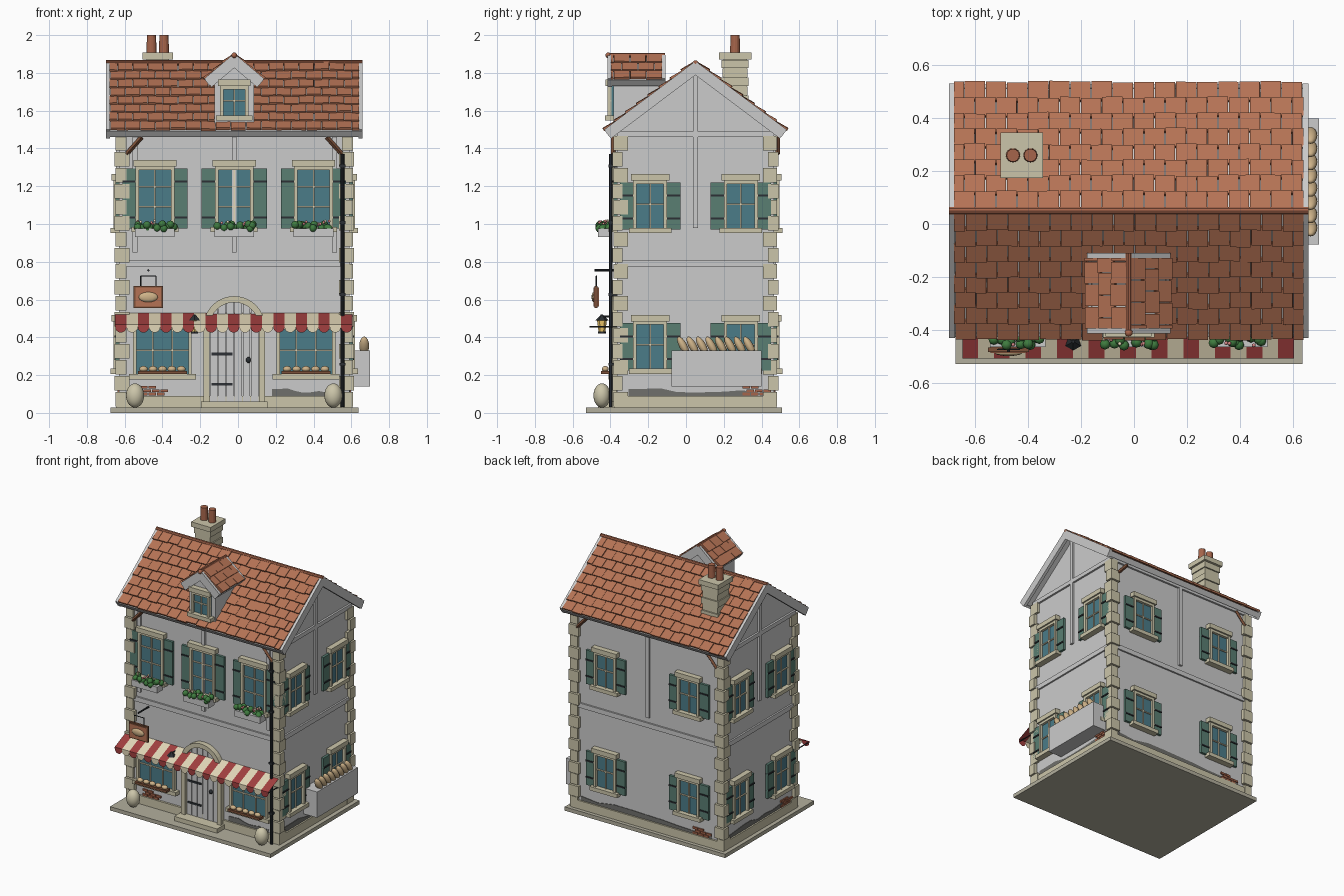
import bpy, bmesh, random
from math import sin, cos, pi, atan2, hypot, radians, sqrt
from mathutils import Matrix, Vector

if "Cube" in bpy.data.objects:
    bpy.data.objects.remove(bpy.data.objects["Cube"])
random.seed(4)
T = Matrix.Translation

def mat(name, r, g, b):
    m = bpy.data.materials.new(name)
    m.diffuse_color = (r, g, b, 1)
    m.use_nodes = True
    m.node_tree.nodes["Principled BSDF"].inputs["Base Color"].default_value = m.diffuse_color
    return m

STONE, CREAM = mat("stone", .60, .56, .40), mat("cream", .76, .68, .48)
TILE, TILE2 = mat("tile", .46, .17, .09), mat("clay", .38, .13, .07)
TEAL, GLASS = mat("teal", .10, .21, .17), mat("glass", .07, .20, .25)
RED, IRON, GREEN = mat("red", .36, .05, .05), mat("iron", .025, .03, .035), mat("leaf", .05, .2, .05)
WOOD, BREAD, PINK = mat("wood", .2, .08, .04), mat("bread", .62, .45, .25), mat("pink", .7, .25, .25)
LAMP, STAIN, BASE = mat("lamp", .9, .6, .15), mat("stain", .16, .16, .15), mat("paving", .45, .43, .34)

def finish(name, bm, m=None, smooth=False):
    me = bpy.data.meshes.new(name)
    bmesh.ops.recalc_face_normals(bm, faces=bm.faces)
    for f in bm.faces:
        f.smooth = smooth
    bm.to_mesh(me)
    bm.free()
    ob = bpy.data.objects.new(name, me)
    bpy.context.collection.objects.link(ob)
    if m:
        me.materials.append(m)
    return ob

def boxes(name, M, m, specs):
    """Boxes as (x0, x1, out0, out1, z0, z1); out points to local -y."""
    bm = bmesh.new()
    for a, b, c, d, e, f in specs:
        L = T(((a + b) / 2, -(c + d) / 2, (e + f) / 2)) @ Matrix.Diagonal((abs(b - a), abs(d - c), abs(f - e), 1))
        bmesh.ops.create_cube(bm, size=1, matrix=M @ L)
    return finish(name, bm, m)

def prisms(name, M, m, polys, o0, o1):
    """Outlines in local x, z extruded between two outward distances."""
    bm = bmesh.new()
    for p in polys:
        A = [bm.verts.new(M @ Vector((x, -o0, z))) for x, z in p]
        B = [bm.verts.new(M @ Vector((x, -o1, z))) for x, z in p]
        bm.faces.new(A)
        bm.faces.new(B[::-1])
        for i in range(len(p)):
            j = (i + 1) % len(p)
            bm.faces.new((A[i], B[i], B[j], A[j]))
    return finish(name, bm, m)

def rod(name, p, q, r, m, r2=None, n=10):
    p, q = Vector(p), Vector(q)
    L = T((p + q) / 2) @ (q - p).to_track_quat('Z', 'Y').to_matrix().to_4x4()
    bm = bmesh.new()
    bmesh.ops.create_cone(bm, cap_ends=True, segments=n, radius1=r, radius2=r if r2 is None else r2,
                          depth=(q - p).length, matrix=L)
    return finish(name, bm, m)

def blobs(name, M, m, items, seg=12):
    """Ellipsoids as (centre, radii, rotation matrix)."""
    bm = bmesh.new()
    for c, s, R in items:
        bmesh.ops.create_uvsphere(bm, u_segments=seg, v_segments=max(5, seg * 2 // 3), radius=1,
                                  matrix=M @ T(c) @ R @ Matrix.Diagonal((*s, 1)))
    return finish(name, bm, m, True)

I4 = Matrix.Identity(4)
C = T((-.02, .05, 0))
wall = lambda deg, d: C @ Matrix.Rotation(radians(deg), 4, 'Z') @ T((0, -d, 0))
FRONT, RIGHT, BACK, LEFT = wall(0, .415), wall(90, .61), wall(180, .415), wall(-90, .61)
WALLS = (("front", FRONT, .61), ("right", RIGHT, .415), ("back", BACK, .61), ("left", LEFT, .415))

# base, walls, plinth, corner stones
boxes("base", I4, BASE, [(-.675, .637, -.507, .53, 0, .028)])
prisms("walls", wall(90, 0), None, [[(-.415, .02), (.415, .02), (.415, 1.505), (0, 1.825), (-.415, 1.505)]], -.61, .61)
boxes("plinth", C, STONE, [(-.625, .625, -.43, .43, .02, .09)])
q = []
n = 17
for i in range(n):
    z0 = .03 + i * 1.44 / n
    lx, ly, e = (.08, .055, .635) if i % 2 else (.058, .075, .628)
    for sx in (-1, 1):
        for sy in (-1, 1):
            q.append((sx * e, sx * (e - lx), sy * (e - .195), sy * (e - .195 - ly), z0 + .003, z0 + 1.44 / n - .003))
boxes("corner_stones", C, STONE, q)

# timber bands, posts, stains and exposed bricks
for nm, M, h in WALLS:
    boxes(nm + "_bands", M, None, [(-h, h, 0, .012, .775, .81), (-h, h, 0, .014, 1.46, 1.49)])
    posts = {"front": (-.525, 0, .53), "back": (0,)}.get(nm, (0,))
    top = 1.47 if h > .5 else 1.81
    boxes(nm + "_posts", M, None, [(x - .013, x + .013, 0, .015, .85 if h > .5 else .98, top) for x in posts])
    a, b = (.2, .53) if nm == "front" else (-h + .06, h - .09)
    up = [(b + (a - b) * i / 8, .1 + random.uniform(.005, .032)) for i in range(9)]
    prisms(nm + "_stain", M, STAIN, [[(a, .09), (b, .09)] + up], 0, .004)
    x = -.5 if nm == "front" else h * .6
    boxes(nm + "_bricks", M, TILE2, [(x + .045 * i + .02 * (k % 2), x + .045 * i + .04 + .02 * (k % 2), 0, .009,
          .092 + .018 * k, .107 + .018 * k) for k in range(3) for i in range(3 - k // 2)])

# windows
def window(nm, M, x, w, z0, z1, rows=3, cols=2, shutters=True, fr=.018):
    h = w / 2
    boxes(nm + "_glass", M, GLASS, [(x - h, x + h, 0, .01, z0, z1)])
    boxes(nm + "_frame", M, STONE, [
        (x - h, x - h + fr, 0, .03, z0, z1), (x + h - fr, x + h, 0, .03, z0, z1),
        (x - h, x + h, 0, .029, z1 - fr, z1), (x - h - .012, x + h + .012, 0, .04, z1, z1 + .034),
        (x - h - .022, x + h + .022, 0, .045, z0 - .028, z0)])
    bars = [(x - h + w * i / cols - .004, x - h + w * i / cols + .004, 0, .019, z0, z1) for i in range(1, cols)]
    bars += [(x - h, x + h, 0, .018, z0 + (z1 - z0) * i / rows - .004, z0 + (z1 - z0) * i / rows + .004) for i in range(1, rows)]
    boxes(nm + "_bars", M, CREAM, bars)
    if shutters:
        S = [(x + s * h, x + s * (h + .07), 0, .018, z0 - .01, z1 - .01) for s in (-1, 1)]
        boxes(nm + "_shutters", M, TEAL, S)
        boxes(nm + "_straps", M, IRON, [(a, b, 0, .024, z - .005, z + .005) for a, b, *_ in S
                                        for z in (z0 + .05, z1 - .08)])

for nm, M, off in (("right", RIGHT, .24), ("left", LEFT, .24), ("back", BACK, .34)):
    for s in (-1, 1):
        for fl, z in (("lower", .235), ("upper", .98)):
            window(f"{nm}_{fl}_window", M, s * off, .18, z, z + .25, rows=2)
for x in (-.42, 0, .42):
    window("front_upper_window", FRONT, x, .205, .985, 1.305)
    boxes("flower_box", FRONT, None, [(x - .105, x + .105, .03, .1, .93, .975)])
    pos = lambda r: (x + random.uniform(-.1, .1), -random.uniform(.035, .095), random.uniform(.975, 1.0) + r)
    blobs("flower_leaves", FRONT, GREEN, [(pos(0), (.021,) * 3, I4) for _ in range(16)], 8)
    for m, k in ((PINK, 7), (CREAM, 4)):
        blobs("flower_blooms", FRONT, m, [(pos(.017), (.008,) * 3, I4) for _ in range(k)], 6)
for x in (-.38, .38):
    window("shop_window", FRONT, x, .31, .205, .46, rows=2, cols=3, shutters=False)
    boxes("bread_tray", FRONT, WOOD, [(x - .13, x + .13, .04, .085, .205, .222)])
    blobs("tray_loaves", FRONT, BREAD, [((x - .1 + .05 * i, -.062, .232), (.023, .018, .016), I4) for i in range(5)])

# door with arched surround and step
ri, ro, zc = .13, .163, .455
arc = lambda r, a, b: [(r * cos(a + (b - a) * i / 20), zc + r * sin(a + (b - a) * i / 20)) for i in range(21)]
prisms("door_surround", FRONT, STONE, [[(ro, .06)] + arc(ro, 0, pi) + [(-ro, .06), (-ri, .06)] + arc(ri, pi, 0) + [(ri, .06)]], 0, .04)
top = lambda x: zc + sqrt(max(0, ri * ri - x * x))
planks = []
for i in range(6):
    a, b = -ri + i * ri / 3 + .002, -ri + (i + 1) * ri / 3 - .002
    planks.append([(a, .06), (b, .06)] + [(b + (a - b) * k / 4, top(b + (a - b) * k / 4)) for k in range(5)])
prisms("door_planks", FRONT, None, planks, 0, .02)
boxes("door_hinges", FRONT, IRON, [(-.12, -.01, .0, .026, z, z + .014) for z in (.145, .305)])
blobs("door_knob", FRONT, IRON, [((.075, -.03, .28), (.013, .013, .016), I4)])
boxes("door_step", FRONT, STONE, [(-.175, .175, 0, .1, .02, .06)])

# striped awning with scalloped edge
N, x0, W = 21, -.65, 1.255 / 21
for nm, m, start in (("awning_red", RED, 0), ("awning_cream", CREAM, 1)):
    bm = bmesh.new()
    for i in range(start, N, 2):
        a = x0 + i * W
        V = lambda *p: bm.verts.new(p)
        p, r = V(a, -.51, .468), V(a + W, -.51, .468)
        bm.faces.new((V(a, -.37, .53), p, r, V(a + W, -.37, .53)))
        sc = [V(a + W / 2 - W / 2 * cos(pi * k / 8), -.51, .455 - .03 * sin(pi * k / 8)) for k in range(9)]
        bm.faces.new([p] + sc + [r])
    finish(nm, bm, m)
for x in (-.64, .595):
    rod("awning_arm", (x, -.365, .455), (x, -.51, .455), .004, IRON)

# roof slopes
def slope(nm, ridge, h, drop, run, half, rows, tw, barge=.022):
    a, ln = atan2(drop, run), hypot(drop, run)
    h = Vector(h)
    Y, Z = h * cos(a) - Vector((0, 0, sin(a))), h * sin(a) + Vector((0, 0, cos(a)))
    X = Y.cross(Z)
    M = T(ridge) @ Matrix((X, Y, Z)).transposed().to_4x4()
    boxes(nm + "_deck", M, None, [(-half, half, 0, -ln, -.025, 0)])
    boxes(nm + "_trim", M, None, [(s * half, s * (half - barge), 0, -ln - .002, -.045, .014) for s in (-1, 1)]
          + [(-half, half, -ln + .012, -ln - .004, -.035, .004)])
    bm = bmesh.new()
    p, e = ln / rows, half - barge * .8
    for r in range(rows):
        x = -e - (tw / 2 if r % 2 else 0)
        while x < e - .01:
            l, rr = max(x, -e), min(x + tw, e)
            if rr - l > .01:
                L = (T(((l + rr) / 2, p * (r + .5) + random.uniform(-.004, .004), .011 + random.uniform(0, .003)))
                     @ Matrix.Rotation(radians(7), 4, 'X') @ Matrix.Rotation(random.uniform(-.03, .03), 4, 'Y')
                     @ Matrix.Diagonal((rr - l - .003, p * 1.1, .014, 1)))
                bmesh.ops.create_cube(bm, size=1, matrix=M @ L)
            x += tw
    finish(nm + "_tiles", bm, TILE)

for nm, h in (("roof_front", (0, -1, 0)), ("roof_back", (0, 1, 0))):
    slope(nm, (-.02, .05, 1.845), h, .355, .472, .68, 8, .08)
rod("roof_ridge", (-.7, .05, 1.852), (.66, .05, 1.852), .015, TILE2)
for s in (-1, 1):
    for y in (-.385, .485):
        rod("eave_brace", (-.02 + s * .57, y, 1.37), (-.02 + s * .49, y, 1.46), .012, WOOD, n=4)

# dormer
prisms("dormer_walls", C, None, [[(-.105, 1.5), (.105, 1.5), (.105, 1.77), (0, 1.865), (-.105, 1.77)]], .17, .435)
window("dormer_window", wall(0, .435), 0, .15, 1.575, 1.73, rows=2, shutters=False)
for nm, h in (("dormer_left", (-1, 0, 0)), ("dormer_right", (1, 0, 0))):
    slope(nm, (-.02, -.262, 1.885), h, .125, .148, .153, 3, .085)
rod("dormer_ridge", (-.02, -.415, 1.892), (-.02, -.11, 1.892), .012, TILE2)
blobs("dormer_finial", I4, TILE2, [((-.02, -.412, 1.893), (.015,) * 3, I4)])

# chimney
CH = T((-.425, .26, 0))
boxes("chimney_stack", CH, STONE, [(-k, k, -k - .004, k + .004, 1.59 + i * .047, 1.634 + i * .047)
                                   for i in range(6) for k in ((.062, .068)[i % 2],)])
boxes("chimney_core", CH, STONE, [(-.06, .06, -.062, .062, 1.58, 1.88)])
boxes("chimney_cap", CH, STONE, [(-.08, .08, -.086, .086, 1.872, 1.908)])
for x in (-.458, -.392):
    rod("chimney_pot", (x, .26, 1.9), (x, .26, 2.0), .027, TILE2, .024, 16)

# drainpipe, hanging sign, lantern
rod("drainpipe", (.553, -.398, .03), (.553, -.398, 1.37), .01, IRON)
boxes("pipe_clips", I4, IRON, [(.538, .568, .36, .411, z, z + .015) for z in (.25, .62, 1.0, 1.3)])
boxes("sign_board", I4, WOOD, [(-.552, -.398, .468, .484, .555, .672)])
boxes("sign_panel", I4, TILE, [(-.543, -.407, .46, .489, .564, .663)])
blobs("sign_loaf", I4, BREAD, [((-.475, -.488, .613), (.052, .012, .027), I4)])
rod("sign_bracket", (-.475, -.36, .755), (-.475, -.485, .755), .006, IRON)
for x in (-.515, -.435):
    rod("sign_chain", (x, -.475, .67), (x, -.475, .725), .003, IRON)
rod("sign_hanger", (-.515, -.475, .725), (-.435, -.475, .725), .003, IRON)
rod("lantern_glass", (-.23, -.445, .43), (-.23, -.445, .49), .018, LAMP, .026, 6)
rod("lantern_roof", (-.23, -.445, .49), (-.23, -.445, .52), .034, IRON, .006, 6)
rod("lantern_foot", (-.23, -.445, .42), (-.23, -.445, .432), .022, IRON, n=6)
rod("lantern_arm", (-.23, -.36, .51), (-.23, -.45, .51), .005, IRON)

# egg-shaped pots and the bread crate on the right wall
for x in (-.545, .505):
    blobs("egg_pot", I4, STONE, [((x, -.445, .092), (.048, .045, .064), I4)], 20)
boxes("bread_crate", I4, None, [(.59, .70, -.4, .077, .14, .33)])
blobs("baguettes", I4, BREAD, [((.668, -.015 + .05 * i, .355), (.026, .021, .055), Matrix.Rotation(.5, 4, 'X'))
                               for i in range(8)])
